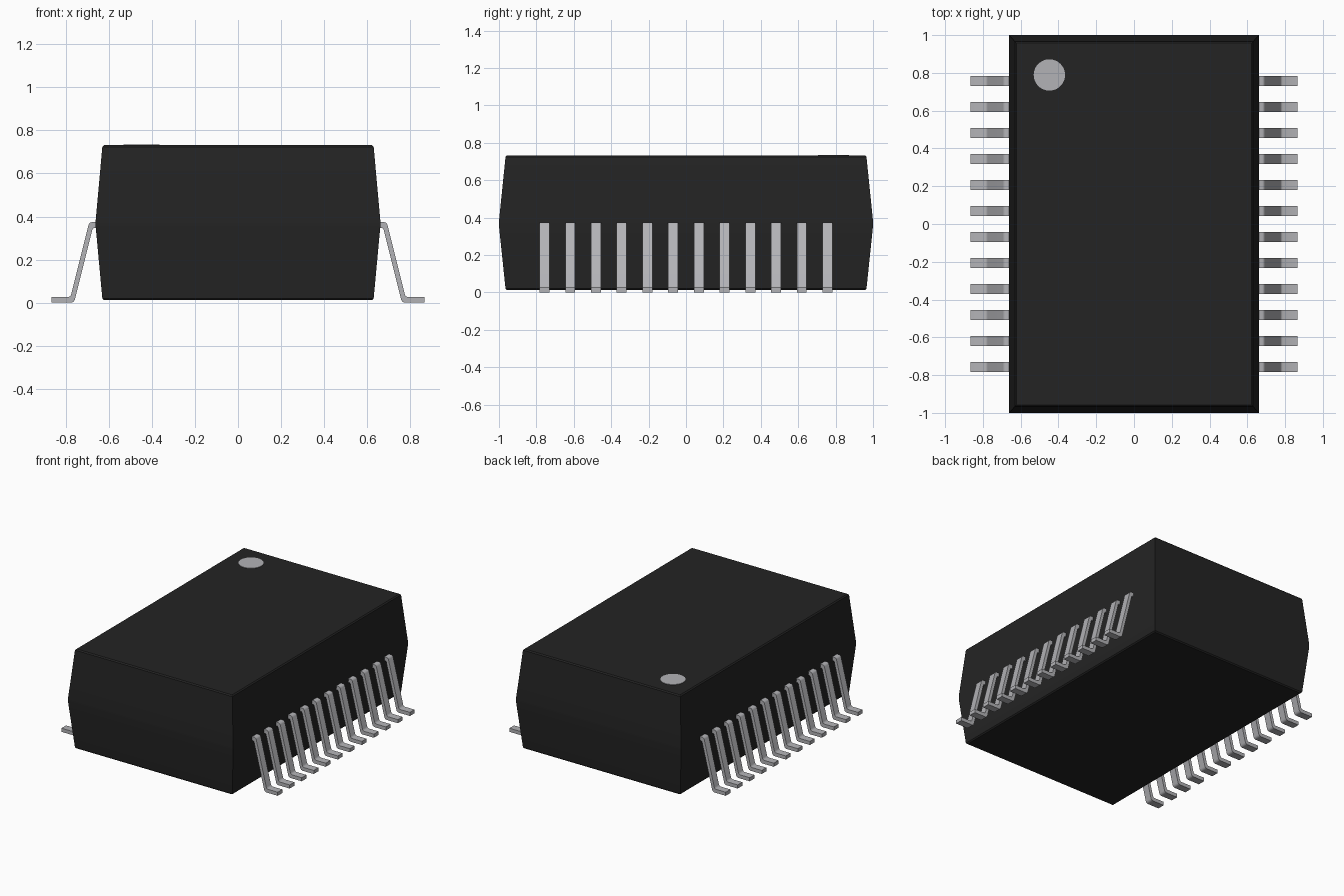
import bpy
import bmesh
import math

if "Cube" in bpy.data.objects:
    bpy.data.objects.remove(bpy.data.objects["Cube"])


def material(name, rgb):
    m = bpy.data.materials.new(name)
    m.diffuse_color = (*rgb, 1)
    m.use_nodes = True
    m.node_tree.nodes["Principled BSDF"].inputs["Base Color"].default_value = m.diffuse_color
    return m


BLACK = material("black plastic", (0.0175, 0.0175, 0.0175))
METAL = material("tinned metal", (0.45, 0.45, 0.47))


def add_object(name, bm, mat):
    bmesh.ops.recalc_face_normals(bm, faces=bm.faces)
    mesh = bpy.data.meshes.new(name)
    bm.to_mesh(mesh)
    bm.free()
    mesh.materials.append(mat)
    ob = bpy.data.objects.new(name, mesh)
    bpy.context.collection.objects.link(ob)
    bpy.ops.object.select_all(action='DESELECT')
    ob.select_set(True)
    bpy.context.view_layer.objects.active = ob
    return ob


# Moulded body: stacked rectangles, widest at the waist, with softened top and bottom rims
SECTIONS = [(0.622, 0.957, 0.012), (0.630, 0.965, 0.020), (0.661, 1.0, 0.355),
            (0.661, 1.0, 0.381), (0.630, 0.965, 0.724), (0.622, 0.957, 0.732)]
bm = bmesh.new()
rings = [[bm.verts.new((sx * hx, sy * hy, z))
          for sx, sy in ((-1, -1), (1, -1), (1, 1), (-1, 1))]
         for hx, hy, z in SECTIONS]
for low, high in zip(rings, rings[1:]):
    for i in range(4):
        j = (i + 1) % 4
        bm.faces.new((low[i], low[j], high[j], high[i]))
bm.faces.new(rings[0][::-1])
bm.faces.new(rings[-1])
add_object("body", bm, BLACK)
bpy.ops.object.shade_smooth_by_angle(angle=math.radians(30))

# Pin-one marker: thin disc on the top face
bm = bmesh.new()
bmesh.ops.create_cone(bm, cap_ends=True, segments=48, radius1=0.083, radius2=0.083, depth=0.006)
bmesh.ops.translate(bm, verts=bm.verts, vec=(-0.448, 0.789, 0.732))
add_object("pin_one_marker", bm, METAL)

# Gull-wing pins: one x-z outline with eased bends, extruded along y
OUTLINE = [(0.64, 0.377), (0.679, 0.377), (0.688, 0.374), (0.694, 0.365),
           (0.775, 0.040), (0.779, 0.033), (0.787, 0.029), (0.866, 0.029),
           (0.866, 0.003), (0.774, 0.003), (0.764, 0.007), (0.758, 0.016),
           (0.676, 0.343), (0.671, 0.349), (0.64, 0.350)]
PINS, PITCH, WIDTH = 12, 0.1375, 0.053
for side, label in ((-1, "left"), (1, "right")):
    for n in range(PINS):
        y = (n - (PINS - 1) / 2) * PITCH
        bm = bmesh.new()
        face = bm.faces.new([bm.verts.new((side * x, y - WIDTH / 2, z - 0.003))
                             for x, z in OUTLINE])
        ext = bmesh.ops.extrude_face_region(bm, geom=[face], use_keep_orig=True)
        moved = [g for g in ext["geom"] if isinstance(g, bmesh.types.BMVert)]
        bmesh.ops.translate(bm, verts=moved, vec=(0, WIDTH, 0))
        add_object(f"{label}_pin_{n + 1}", bm, METAL)
        bpy.ops.object.shade_smooth_by_angle(angle=math.radians(40))
